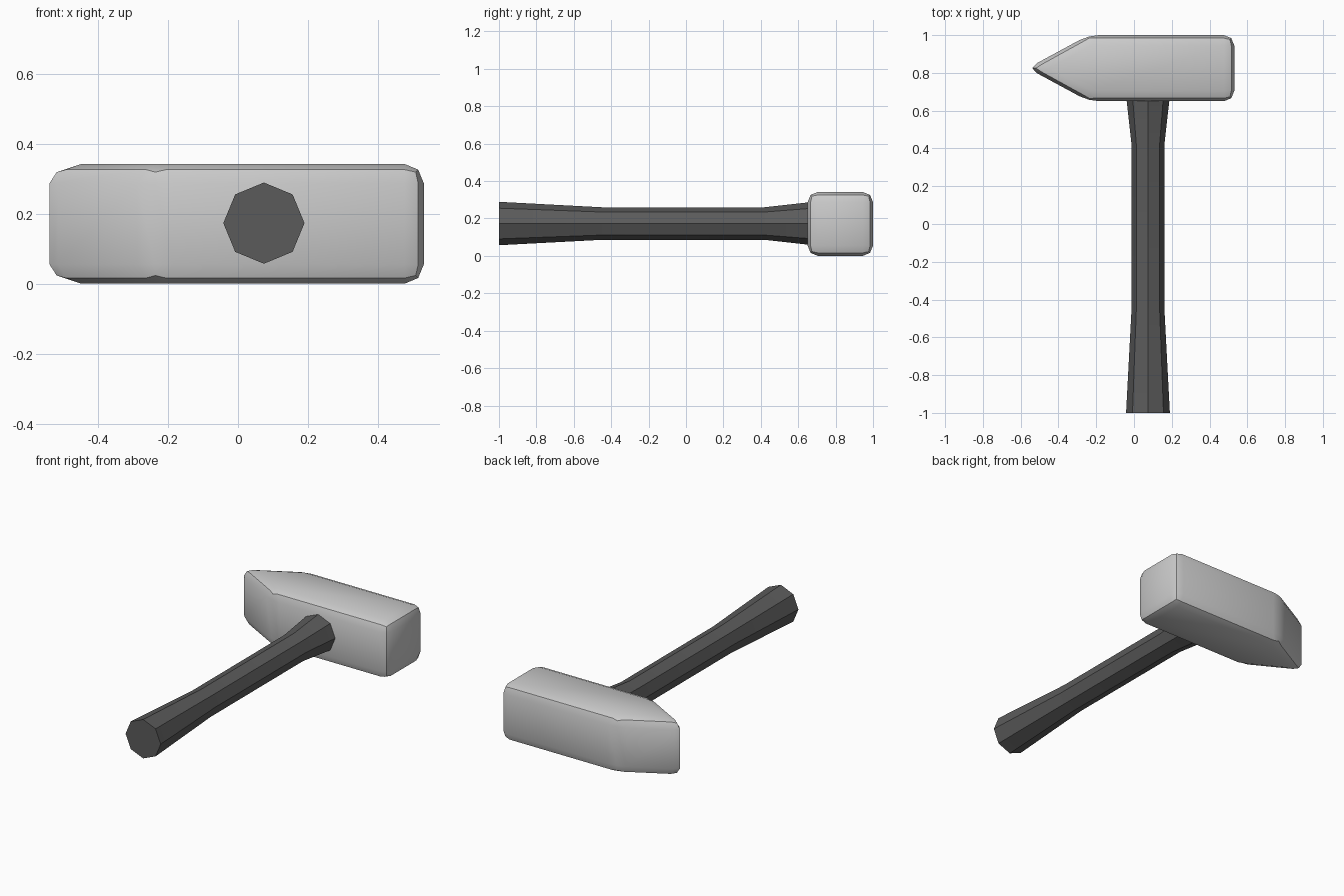
import bpy
import bmesh
import math

cube = bpy.data.objects.get("Cube")
if cube:
    bpy.data.objects.remove(cube, do_unlink=True)


def material(name, grey, roughness):
    mat = bpy.data.materials.new(name)
    mat.use_nodes = True
    colour = (grey, grey, grey, 1)
    mat.diffuse_color = colour
    bsdf = mat.node_tree.nodes["Principled BSDF"]
    bsdf.inputs["Base Color"].default_value = colour
    bsdf.inputs["Roughness"].default_value = roughness
    return mat


def loft(name, rings, mat):
    """Skin closed rings of points into a capped solid."""
    bm = bmesh.new()
    rows = [[bm.verts.new(p) for p in ring] for ring in rings]
    n = len(rows[0])
    for a, b in zip(rows, rows[1:]):
        for i in range(n):
            j = (i + 1) % n
            bm.faces.new((a[i], a[j], b[j], b[i]))
    bm.faces.new(rows[0])
    bm.faces.new(rows[-1])
    bmesh.ops.recalc_face_normals(bm, faces=bm.faces)
    mesh = bpy.data.meshes.new(name)
    bm.to_mesh(mesh)
    bm.free()
    mesh.materials.append(mat)
    obj = bpy.data.objects.new(name, mesh)
    bpy.context.collection.objects.link(obj)
    return obj


def smooth(obj):
    bpy.ops.object.select_all(action="DESELECT")
    obj.select_set(True)
    bpy.context.view_layer.objects.active = obj
    bpy.ops.object.shade_smooth_by_angle(angle=math.radians(30))


steel = material("light steel", 0.6, 0.5)
rubber = material("dark grip", 0.105, 0.7)

# Head: wedge-ended block with softened edges
outline = [(-0.563, 0.825), (-0.24, 0.65), (0.531, 0.65), (0.531, 1.0), (-0.24, 1.0)]
head = loft("hammer_head", [[(x, y, z) for x, y in outline] for z in (0, 0.342)], steel)
bevel = head.modifiers.new("soft_edges", "BEVEL")
bevel.width = 0.055
bevel.segments = 2
bevel.limit_method = "NONE"
bpy.context.view_layer.objects.active = head
head.select_set(True)
bpy.ops.object.modifier_apply(modifier=bevel.name)
smooth(head)

# Handle: octagonal shaft flared at both ends
stations = [(-1.0, 0.116), (-0.45, 0.087), (0.42, 0.087), (0.68, 0.116)]
rings = []
for y, r in stations:
    angles = [k * math.tau / 8 for k in range(8)]
    rings.append([(0.074 + r * math.cos(a), y, 0.173 + r * math.sin(a)) for a in angles])
handle = loft("handle", rings, rubber)
smooth(handle)
